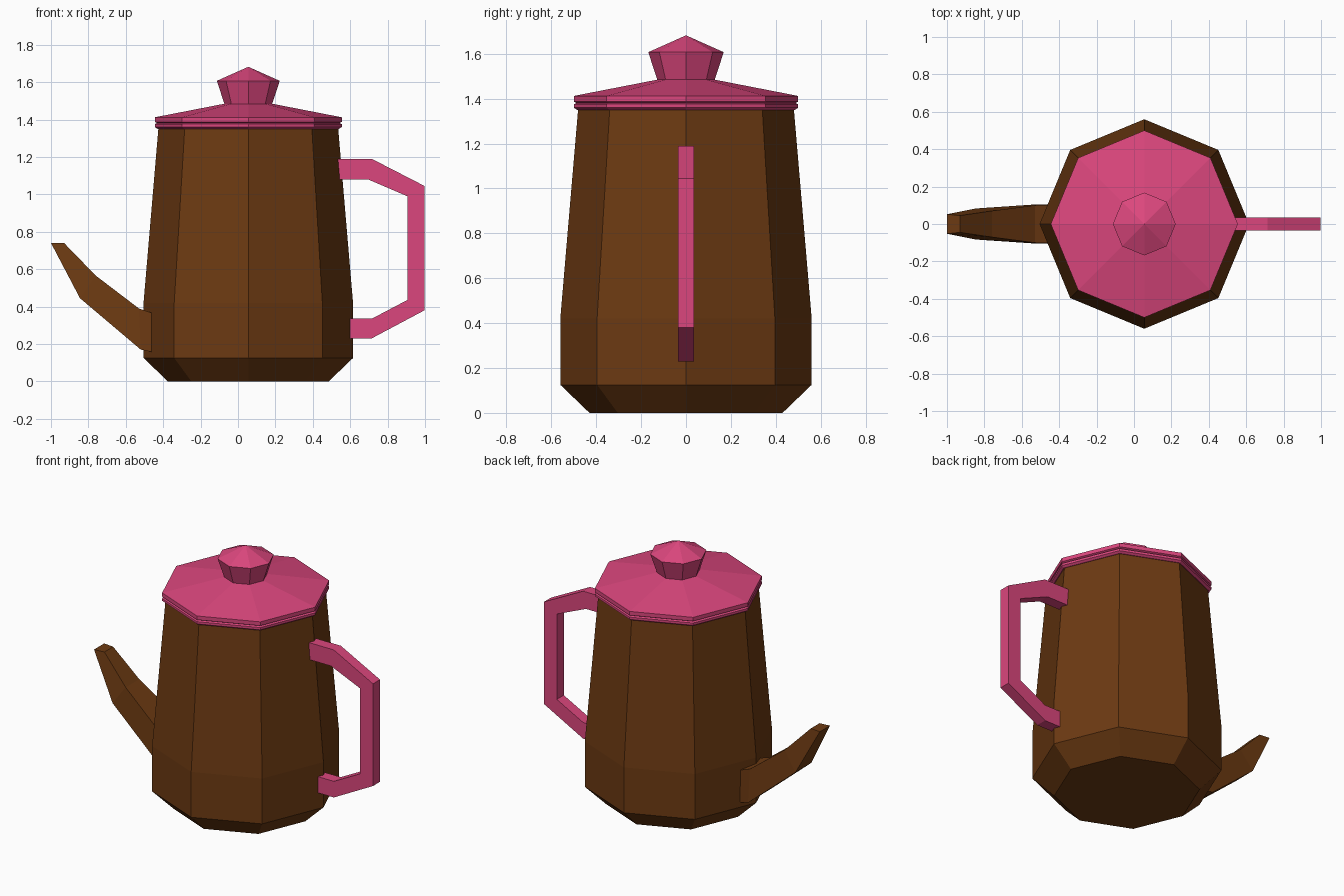
import bpy, bmesh, math

if "Cube" in bpy.data.objects:
    bpy.data.objects.remove(bpy.data.objects["Cube"])

def material(name, rgb):
    m = bpy.data.materials.new(name)
    m.diffuse_color = (*rgb, 1)
    m.use_nodes = True
    m.node_tree.nodes["Principled BSDF"].inputs["Base Color"].default_value = m.diffuse_color
    return m

brown = material("brown glaze", (0.15, 0.042, 0.006))
pink = material("pink enamel", (0.71, 0.062, 0.205))
CX = 0.055  # pot axis

def finish(name, bm, mat):
    bmesh.ops.recalc_face_normals(bm, faces=bm.faces[:])
    me = bpy.data.meshes.new(name)
    bm.to_mesh(me)
    bm.free()
    me.materials.append(mat)
    ob = bpy.data.objects.new(name, me)
    bpy.context.collection.objects.link(ob)
    return ob

def loft(name, rings, mat, apex=None):
    """Skin a list of closed rings; cap the ends (or close with an apex point)."""
    bm = bmesh.new()
    vs = [[bm.verts.new(p) for p in r] for r in rings]
    n = len(vs[0])
    for a, b in zip(vs, vs[1:]):
        for i in range(n):
            j = (i + 1) % n
            bm.faces.new((a[i], a[j], b[j], b[i]))
    bm.faces.new(vs[0][::-1])
    if apex:
        t = bm.verts.new(apex)
        for i in range(n):
            bm.faces.new((vs[-1][i], vs[-1][(i + 1) % n], t))
    else:
        bm.faces.new(vs[-1])
    return finish(name, bm, mat)

def octagon(r, z):
    return [(CX + r * math.cos(i * math.pi / 4), r * math.sin(i * math.pi / 4), z) for i in range(8)]

def turned(name, profile, mat, apex_z=None):
    return loft(name, [octagon(r, z) for r, z in profile], mat,
                (CX, 0, apex_z) if apex_z else None)

# Octagonal body
turned("body", [(0.43, 0), (0.56, 0.125), (0.56, 0.42), (0.48, 1.36)], brown)

# Lid with a grooved rim
turned("lid", [(0.485, 1.35), (0.50, 1.36), (0.50, 1.375), (0.488, 1.381),
               (0.50, 1.387), (0.50, 1.412), (0.125, 1.485)], pink)

# Knob
turned("lid_knob", [(0.125, 1.475), (0.168, 1.607)], pink, 1.682)

# Spout: (x, z) of lower edge, (x, z) of upper edge, half widths
sections = [((-0.40, 0.145), (-0.40, 0.345), 0.105, 0.105),
            ((-0.52, 0.17), (-0.53, 0.39), 0.105, 0.10),
            ((-0.845, 0.445), (-0.76, 0.565), 0.083, 0.07),
            ((-1.0, 0.74), (-0.93, 0.74), 0.052, 0.045)]
loft("spout", [[(a[0], -w, a[1]), (a[0], w, a[1]), (b[0], v, b[1]), (b[0], -v, b[1])]
               for a, b, w, v in sections], brown)

# Handle: outer and inner outline points
outer = [(0.50, 1.19), (0.715, 1.19), (0.997, 1.045), (0.997, 0.38), (0.715, 0.23), (0.57, 0.23)]
inner = [(0.50, 1.08), (0.695, 1.08), (0.905, 0.99), (0.905, 0.435), (0.715, 0.335), (0.57, 0.335)]
T = 0.036
loft("handle", [[(o[0], -T, o[1]), (o[0], T, o[1]), (i[0], T, i[1]), (i[0], -T, i[1])]
                for o, i in zip(outer, inner)], pink)
